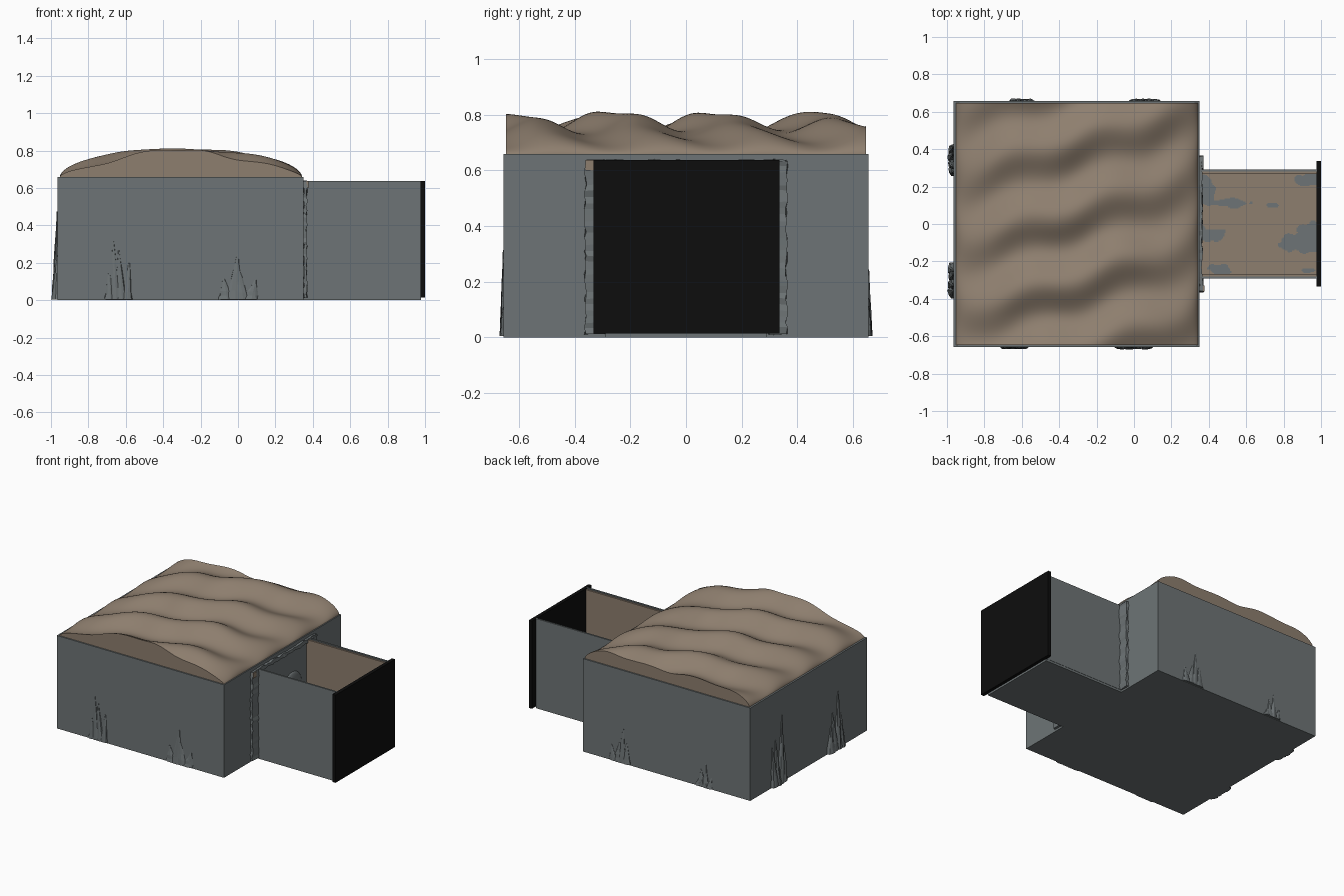
import bpy, bmesh, math, random
from mathutils import Vector, noise

cube = bpy.data.objects.get("Cube")
if cube:
    bpy.data.objects.remove(cube, do_unlink=True)
random.seed(4)


def material(name, rgb):
    m = bpy.data.materials.new(name)
    m.use_nodes = True
    m.diffuse_color = (*rgb, 1)
    m.node_tree.nodes["Principled BSDF"].inputs["Base Color"].default_value = (*rgb, 1)
    return m


STEEL = material("steel grey", (0.155, 0.175, 0.18))
SOIL = material("soil brown", (0.27, 0.21, 0.157))
BLACK = material("panel black", (0.004, 0.004, 0.004))


def finish(name, bm, *mats, smooth=False):
    bmesh.ops.recalc_face_normals(bm, faces=bm.faces)
    me = bpy.data.meshes.new(name)
    bm.to_mesh(me)
    bm.free()
    ob = bpy.data.objects.new(name, me)
    bpy.context.collection.objects.link(ob)
    for m in mats:
        me.materials.append(m)
    if smooth:
        bpy.ops.object.select_all(action='DESELECT')
        ob.select_set(True)
        bpy.context.view_layer.objects.active = ob
        bpy.ops.object.shade_smooth_by_angle(angle=math.radians(40))


def box(name, x, y, z, mat, cuts=0, rough=0):
    """Box from ranges, optionally cut up along its length and crumpled."""
    ranges = (x, y, z)
    bm = bmesh.new()
    bmesh.ops.create_cube(bm, size=1)
    if cuts:
        axis = max(range(3), key=lambda i: ranges[i][1] - ranges[i][0])
        edges = [e for e in bm.edges if abs(e.verts[0].co[axis] - e.verts[1].co[axis]) > 0.5]
        bmesh.ops.subdivide_edges(bm, edges=edges, cuts=cuts, use_grid_fill=True)
    for v in bm.verts:
        for i, (lo, hi) in enumerate(ranges):
            v.co[i] = lo + (v.co[i] + 0.5) * (hi - lo)
        v.co += Vector([random.uniform(-rough, rough) for _ in range(3)])
    finish(name, bm, mat)


# Bin: floor and four thin walls
X0, X1, Y, TOP, T = -0.965, 0.35, 0.657, 0.66, 0.015
box("bin_floor", (X0, X1), (-Y, Y), (0, T), STEEL)
for name, s in (("front", -1), ("back", 1)):
    box("bin_wall_" + name, (X0, X1), sorted((s * Y, s * (Y - T))), (T, TOP), STEEL)
box("bin_wall_right", (X0, X0 + T), (T - Y, Y - T), (T, TOP), STEEL)
box("bin_wall_left", (X1 - T, X1), (T - Y, Y - T), (T, TOP), STEEL)


# Heaped soil with slanting ripples
def heap(x, y):
    u = min(1, abs(x + 0.305) / 0.648)
    arch = math.sqrt(1 - u * u)
    wander = 0.025 * math.sin(13 * x + 2 * y)
    ripple = math.cos(math.tau * (y - 0.28 * x - 0.18 + wander) / 0.37)
    lump = noise.noise(Vector((x * 4, y * 4, 2)))
    return TOP - 0.005 + arch * (0.118 + 0.034 * ripple + 0.014 * lump)


bm = bmesh.new()
N, HALF = 90, 0.648
bmesh.ops.create_grid(bm, x_segments=N, y_segments=N, size=HALF)
for v in bm.verts:
    # columns bunch up toward the steep ends
    v.co.x = -0.305 + HALF * math.sin(v.co.x / HALF * math.pi / 2)
    v.co.z = heap(v.co.x, v.co.y)
rim = [e for e in bm.edges if e.is_boundary]
for g in bmesh.ops.extrude_edge_only(bm, edges=rim)["geom"]:
    if isinstance(g, bmesh.types.BMVert):
        g.co.z = 0.6
bmesh.ops.holes_fill(bm, edges=[e for e in bm.edges if e.is_boundary], sides=0)
finish("soil_heap", bm, SOIL, smooth=True)


# Crusted spikes climbing the outer walls, each a stack of uneven rings
def crust(name, centre, along, out, width, height, depth):
    bm = bmesh.new()
    sides, levels = 9, 6
    for k in range(4):
        shift = (k - 1.5) / 3 * width * 0.65
        h = height if k == 1 else height * (1 - abs(shift) / width) * random.uniform(0.6, 1)
        lean = random.uniform(-0.15, 0.15) * width
        rings = []
        for j in range(levels):
            t = j / (levels - 1)
            r = 1 - 0.88 * t
            ring = []
            for i in range(sides):
                a = math.tau * i / sides
                wob = r * random.uniform(0.85, 1.15)
                co = (Vector(centre) + Vector(along) * (shift + lean * t + math.cos(a) * width * 0.2 * wob)
                      + Vector(out) * math.sin(a) * depth * wob)
                co.z = 0.004 + t * h
                ring.append(bm.verts.new(co))
            rings.append(ring)
        for low, high in zip(rings, rings[1:]):
            for i in range(sides):
                n = (i + 1) % sides
                bm.faces.new((low[i], low[n], high[n], high[i]))
        bm.faces.new(rings[0])
        bm.faces.new(rings[-1])
    finish(name, bm, STEEL)


for i, (x, h, w) in enumerate(((-0.64, 0.31, 0.14), (0.0, 0.24, 0.2))):
    crust(f"front_crust_{i}", (x, -Y, 0), (1, 0, 0), (0, -1, 0), w, h, 0.013)
for i, (x, h, w) in enumerate(((-0.6, 0.17, 0.13), (0.06, 0.24, 0.16))):
    crust(f"back_crust_{i}", (x, Y, 0), (1, 0, 0), (0, 1, 0), w, h, 0.013)
for i, (y, h, w) in enumerate(((0.34, 0.47, 0.16), (-0.3, 0.4, 0.19))):
    crust(f"right_crust_{i}", (X0, y, 0), (0, 1, 0), (-1, 0, 0), w, h, 0.031)

# Crumpled frame round the drawer opening
for name, s in (("front", -1), ("back", 1)):
    box("frame_post_" + name, (X1, 0.368), sorted((s * 0.295, s * 0.362)), (0.012, 0.635),
        STEEL, cuts=28, rough=0.005)
box("frame_lintel", (X1 - 0.015, 0.365), (-0.355, 0.355), (0.61, 0.637), STEEL, cuts=28, rough=0.005)
box("frame_soil_patch", (0.366, 0.376), (-0.362, -0.33), (0.6, 0.637), SOIL)

# Drawer: steel outside, soil lining, black end panel
DX = 0.978
box("drawer_floor", (X1, DX), (-0.29, 0.29), (0, T), STEEL)
for name, s in (("front", -1), ("back", 1)):
    box("drawer_side_" + name, (X1, DX), sorted((s * 0.28, s * 0.292)), (T, 0.638), STEEL)
    box("drawer_lining_" + name, (X1, DX), sorted((s * 0.268, s * 0.28)), (T, 0.63), SOIL)
box("drawer_end_panel", (DX - 0.003, 1.0), (-0.333, 0.337), (0.014, 0.637), BLACK)

# Drawer bottom: soil film with bare steel showing through
BARE = ((0.94, 0.24, 0.07, 0.04), (0.9, -0.1, 0.13, 0.05), (0.95, -0.05, 0.07, 0.06),
        (0.52, 0.11, 0.09, 0.025), (0.74, 0.1, 0.03, 0.012), (0.37, 0.18, 0.05, 0.08),
        (0.4, -0.06, 0.09, 0.04), (0.46, -0.24, 0.06, 0.03), (0.93, -0.25, 0.04, 0.015))
bm = bmesh.new()
bmesh.ops.create_grid(bm, x_segments=100, y_segments=90, size=1)
for v in bm.verts:
    v.co = (0.664 + v.co.x * 0.312, v.co.y * 0.268, T + 0.003)
for f in bm.faces:
    c = f.calc_center_median()
    wob = 0.6 * noise.noise(c * 22)
    if any(math.hypot((c.x - x) / a, (c.y - y) / b) + wob < 1 for x, y, a, b in BARE):
        f.material_index = 1
finish("drawer_soil_film", bm, SOIL, STEEL)

# Steel lump on the inner face of the drawer
bm = bmesh.new()
bmesh.ops.create_uvsphere(bm, u_segments=20, v_segments=12, radius=0.1)
for v in bm.verts:
    v.co = (X1 + v.co.x * 0.2, 0.11 + v.co.y, 0.36 + v.co.z)
finish("drawer_back_lump", bm, STEEL, smooth=True)
